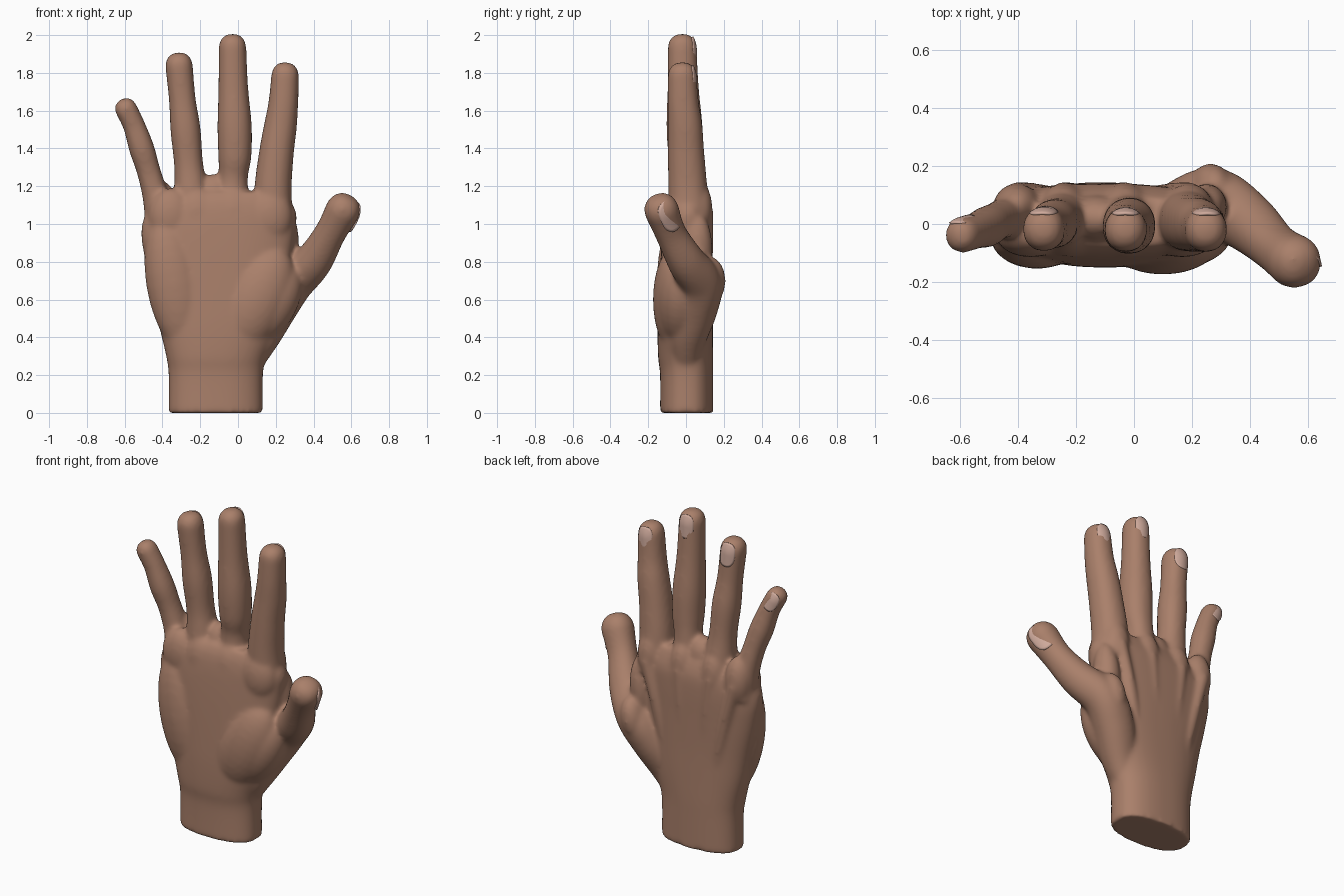
import bpy, bmesh, math
from mathutils import Vector, Matrix

old = bpy.data.objects.get("Cube")
if old:
    bpy.data.objects.remove(old, do_unlink=True)


def material(name, color):
    mat = bpy.data.materials.new(name)
    mat.use_nodes = True
    mat.diffuse_color = color
    mat.node_tree.nodes["Principled BSDF"].inputs["Base Color"].default_value = color
    return mat


skin = material("skin brown", (0.40, 0.215, 0.145, 1))
nail_pink = material("nail pink", (0.62, 0.40, 0.33, 1))


def resample(keys, steps=6):
    """Smooth curve through the key sections (Catmull-Rom)."""
    out = []
    for i in range(len(keys) - 1):
        a, b = keys[max(i - 1, 0)], keys[i]
        c, d = keys[i + 1], keys[min(i + 2, len(keys) - 1)]
        for s in range(steps):
            t = s / steps
            out.append([q + 0.5 * t * (r - p + t * (2 * p - 5 * q + 4 * r - e + t * (3 * (q - r) + e - p)))
                        for p, q, r, e in zip(a, b, c, d)])
    out.append(list(keys[-1]))
    return out


def sweep(bm, keys, power=2.0, level=False, tip=True, count=32):
    """Skin rings along (x, y, z, half width, half depth) sections."""
    path = resample(keys)
    rings = []

    def ring(center, axis, rx, ry):
        side = (Vector((1, 0, 0)) - axis * axis.x).normalized()
        back = axis.cross(side)
        verts = []
        for k in range(count):
            a = math.tau * k / count
            c, s = math.cos(a), math.sin(a)
            u = math.copysign(abs(c) ** (2 / power), c) * rx
            v = math.copysign(abs(s) ** (2 / power), s) * ry
            verts.append(bm.verts.new(center + side * u + back * v))
        rings.append(verts)

    axis = Vector((0, 0, 1))
    for i, p in enumerate(path):
        if not level:
            lo, hi = path[max(i - 1, 0)], path[min(i + 1, len(path) - 1)]
            axis = (Vector(hi[:3]) - Vector(lo[:3])).normalized()
        ring(Vector(p[:3]), axis, p[3], p[4])
    if tip:
        x, y, z, rx, ry = path[-1]
        for k in range(1, 7):
            a = math.radians(14 * k)
            shrink = math.cos(a) ** 0.8
            ring(Vector((x, y, z)) + axis * rx * math.sin(a), axis, rx * shrink, ry * shrink)
    for lo, hi in zip(rings, rings[1:]):
        for k in range(count):
            n = (k + 1) % count
            bm.faces.new((lo[k], lo[n], hi[n], hi[k]))
    bm.faces.new(rings[0][::-1])
    bm.faces.new(rings[-1])


def mound(bm, center, size, tilt=0):
    """Ellipsoid muscle or joint, tilted in the front plane."""
    mat = Matrix.Translation(center) @ Matrix.Rotation(math.radians(tilt), 4, 'Y') @ Matrix.Diagonal((*size, 1))
    bmesh.ops.create_uvsphere(bm, u_segments=32, v_segments=16, radius=1, matrix=mat)


def digit(bm, keys, depth=1.0):
    sweep(bm, [(x, y, z, r, r * depth) for x, y, z, r in keys], power=2.15)


def nail(name, center, axis, normal, width, length, radius):
    """Thin plate curved around the finger and over its tip."""
    axis = Vector(axis).normalized()
    normal = Vector(normal)
    normal = (normal - axis * normal.dot(axis)).normalized()
    side = axis.cross(normal)
    bm = bmesh.new()
    count, rows, previous = 32, 6, None
    middle = bm.verts.new(center)
    for r in range(1, rows + 1):
        verts = []
        for k in range(count):
            a = math.tau * k / count
            c, s = math.cos(a), math.sin(a)
            u = math.copysign(abs(c) ** 0.75, c) * width * r / rows
            v = math.copysign(abs(s) ** 0.75, s) * length * r / rows
            drop = radius - math.sqrt(radius ** 2 - u * u) + max(v, 0) ** 2 * 3.5
            verts.append(bm.verts.new(Vector(center) + side * u + axis * v - normal * drop))
        for k in range(count):
            n = (k + 1) % count
            if previous:
                bm.faces.new((previous[k], verts[k], verts[n], previous[n]))
            else:
                bm.faces.new((middle, verts[k], verts[n]))
        previous = verts
    bmesh.ops.recalc_face_normals(bm, faces=bm.faces[:])
    obj = finish(name, bm, nail_pink)
    mod = obj.modifiers.new("thickness", 'SOLIDIFY')
    mod.thickness = 0.009
    mod.offset = 0


def finish(name, bm, mat):
    mesh = bpy.data.meshes.new(name)
    bm.to_mesh(mesh)
    bm.free()
    mesh.materials.append(mat)
    for poly in mesh.polygons:
        poly.use_smooth = True
    obj = bpy.data.objects.new(name, mesh)
    bpy.context.scene.collection.objects.link(obj)
    return obj


hand = bmesh.new()

# Wrist and palm: height, right edge, left edge, front, back
palm = [(0, -.367, .132, -.137, .144), (.2, -.367, .132, -.137, .144),
        (.3, -.38, .15, -.148, .144), (.45, -.415, .22, -.15, .142),
        (.6, -.445, .26, -.145, .14), (.8, -.49, .28, -.135, .14),
        (.95, -.512, .3, -.125, .14), (1.05, -.49, .31, -.115, .135),
        (1.12, -.43, .28, -.1, .115), (1.17, -.32, .25, -.075, .09)]
sweep(hand, [((a + b) / 2, (c + d) / 2, z, (b - a) / 2, (d - c) / 2) for z, a, b, c, d in palm],
      power=2.45, level=True, tip=False, count=64)

# Fingers: centre line points with radius, ending inside the rounded tip
fingers = {
    "little": [(-.405, .03, .98, .085), (-.435, .025, 1.14, .07), (-.473, .01, 1.28, .063),
               (-.51, -.01, 1.4, .067), (-.55, -.025, 1.52, .059), (-.592, -.038, 1.608, .059)],
    "ring": [(-.245, .02, 1.0, .1), (-.25, .015, 1.18, .089), (-.262, .01, 1.32, .077),
             (-.278, 0, 1.5, .08), (-.295, -.01, 1.66, .071), (-.312, -.018, 1.836, .073)],
    "middle": [(-.03, .02, 1.0, .1), (-.026, .015, 1.23, .078), (-.017, .0, 1.36, .088),
               (-.018, -.008, 1.52, .091), (-.025, -.015, 1.72, .079), (-.029, -.02, 1.934, .073)],
    "index": [(.19, .02, .98, .105), (.185, .01, 1.18, .099), (.204, .0, 1.38, .092),
              (.225, -.005, 1.52, .087), (.24, -.015, 1.64, .079), (.249, -.02, 1.784, .073)],
}
for name, keys in fingers.items():
    digit(hand, keys, 1.05)
    tip, root = Vector(keys[-1][:3]), keys[0]
    radius = keys[-1][3]
    axis = tip - Vector(keys[-2][:3])
    nail(name + "_nail", tip + Vector((0, radius * 1.0, -.012)), axis, (0, 1, 0),
         radius * .64, radius * .95, radius * .95)
    # Knuckle, tendon and pad at the finger root
    x = root[0]
    mound(hand, (x, .065, 1.08), (.08, .075, .15))
    digit(hand, [(x * .45 - .06, .085, .38, .03), (x * .75 - .03, .107, .78, .034), (x, .105, 1.06, .04)])
    mound(hand, (x * .88, -.04, 1.04), (.12, .075, .15))

# Web between the two longest fingers
mound(hand, (-.13, .02, 1.15), (.1, .08, .115))

# Thumb with its muscle and the fold behind it
thumb = [(.06, .0, .24, .06), (.12, .01, .4, .1), (.2, .055, .56, .115), (.285, .075, .69, .115),
         (.4, .0, .805, .1), (.487, -.08, .95, .083), (.553, -.128, 1.07, .092)]
digit(hand, thumb)
mound(hand, (.1, -.055, .6), (.17, .12, .3), 25)
mound(hand, (.16, -.03, .58), (.15, .12, .25), 30)
mound(hand, (.265, .125, .7), (.07, .085, .13), 12)
mound(hand, (.25, .06, .87), (.07, .08, .19), 5)
nail("thumb_nail", (.613, -.078, 1.04), (.45, -.33, .83), (.8, .6, 0), .058, .085, .09)

# Heel of the palm on the little finger side
mound(hand, (-.335, -.045, .68), (.15, .11, .37), -10)

bmesh.ops.recalc_face_normals(hand, faces=hand.faces[:])
obj = finish("hand", hand, skin)

# Fuse the parts into one soft skin
fuse = obj.modifiers.new("fuse", 'REMESH')
fuse.mode = 'VOXEL'
fuse.voxel_size = 0.011
fuse.use_smooth_shade = True
soft = obj.modifiers.new("soften", 'SMOOTH')
soft.factor = 0.5
soft.iterations = 16
